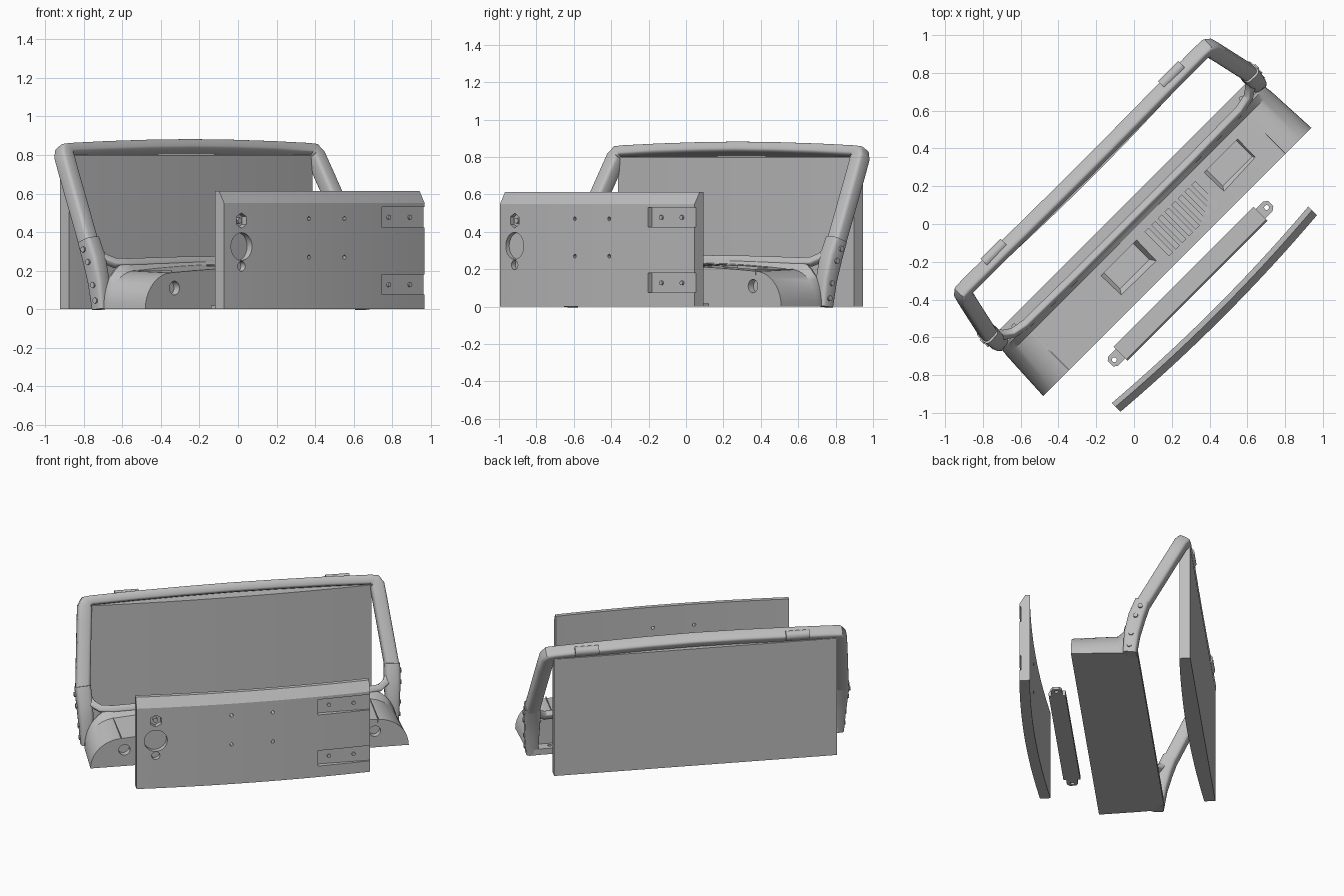
import bpy, bmesh, math
from mathutils import Vector, Matrix

if "Cube" in bpy.data.objects:
    bpy.data.objects.remove(bpy.data.objects["Cube"])

grey = bpy.data.materials.new("plain_grey")
grey.use_nodes = True
colour = (0.52, 0.52, 0.52, 1)
grey.diffuse_color = colour
grey.node_tree.nodes["Principled BSDF"].inputs["Base Color"].default_value = colour

MID = 0.02           # centre of the body along its length
parts = []


def finish(name, bm):
    bmesh.ops.recalc_face_normals(bm, faces=bm.faces)
    mesh = bpy.data.meshes.new(name)
    bm.to_mesh(mesh)
    bm.free()
    mesh.materials.append(grey)
    ob = bpy.data.objects.new(name, mesh)
    bpy.context.collection.objects.link(ob)
    parts.append(ob)
    return ob


def loft_into(bm, rings):
    rows = [[bm.verts.new(p) for p in ring] for ring in rings]
    n = len(rows[0])
    for a, b in zip(rows, rows[1:]):
        for i in range(n):
            bm.faces.new((a[i], a[(i + 1) % n], b[(i + 1) % n], b[i]))
    bm.faces.new(rows[0])
    bm.faces.new(rows[-1][::-1])


def loft(name, rings):
    bm = bmesh.new()
    loft_into(bm, rings)
    return finish(name, bm)


def add_box(bm, lo, hi):
    rect = [(lo[0], lo[1]), (hi[0], lo[1]), (hi[0], hi[1]), (lo[0], hi[1])]
    loft_into(bm, [[(x, y, z) for x, y in rect] for z in (lo[2], hi[2])])


def add_rod(bm, centre, radius, length, axis, sides=20):
    turn = Vector((0, 0, 1)).rotation_difference(Vector(axis)).to_matrix().to_4x4()
    bmesh.ops.create_cone(bm, cap_ends=True, segments=sides, radius1=radius, radius2=radius,
                          depth=length, matrix=Matrix.Translation(centre) @ turn)


def cut(target, bm):
    tool = finish("cutter", bm)
    parts.remove(tool)
    tool.hide_render = True
    mod = target.modifiers.new("cut", 'BOOLEAN')
    mod.operation, mod.solver, mod.object = 'DIFFERENCE', 'EXACT', tool
    bpy.context.view_layer.objects.active = target
    bpy.ops.object.modifier_apply(modifier=mod.name)
    bpy.data.objects.remove(tool)


def sweep(name, path, sizes, normal=Vector((0, -0.87, 0.5))):
    """Rounded bar along a path; sizes are (width in frame plane, depth)."""
    pts = [Vector(p) for p in path]
    rings = []
    for i, p in enumerate(pts):
        t = (pts[min(i + 1, len(pts) - 1)] - pts[max(i - 1, 0)]).normalized()
        side = t.cross(normal).normalized()
        deep = side.cross(t)
        ring = []
        for k in range(20):
            a = math.tau * k / 20
            c, s = math.cos(a), math.sin(a)
            ring.append(p + side * math.copysign(abs(c) ** 0.5, c) * sizes[i][0] / 2
                        + deep * math.copysign(abs(s) ** 0.5, s) * sizes[i][1] / 2)
        rings.append(ring)
    return loft(name, rings)


def mirrored(half):
    """Full left-to-right path from one side's points (the last one is on the centre)."""
    return [(MID + u, v, z) for u, v, z in half + [(-u, v, z) for u, v, z in half[-2::-1]]]


# Cowl: flat front, rounded shoulders, raised lip at the back
def cowl_ring(v, half, shoulder, crown):
    ring = []
    for k in range(11):
        a = math.pi / 2 * k / 10
        ring.append((-half + 0.2 - 0.2 * math.cos(a), shoulder * math.sin(a)))
    flat = half - 0.2
    for k in range(1, 10):
        u = -flat + 2 * flat * k / 10
        ring.append((u, shoulder + crown * (1 - (u / flat) ** 2)))
    ring += [(-u, z) for u, z in ring[10::-1]]
    return [(MID + u, v, z) for u, z in ring]


cowl = loft("cowl", [cowl_ring(-0.304, 1.004, 0.19, 0.03), cowl_ring(-0.02, 0.99, 0.2, 0.035),
                     cowl_ring(0.02, 0.985, 0.25, 0.015), cowl_ring(0.035, 0.98, 0.25, 0.015)])
bm = bmesh.new()
for u in (-0.185, 0.585):                      # scooped pockets
    loft_into(bm, [[(u + du * w, v, z) for du, v in ((-1, b), (1, b), (1, -0.07), (-1, -0.07))]
                   for z, w, b in ((0.185, 0.11, -0.19), (0.26, 0.15, -0.25))])
for k in range(8):                             # louvre slots
    u = 0.025 + 0.05 * k
    add_box(bm, (u - 0.013, -0.25, 0.212), (u + 0.013, -0.07, 0.3))
for s in (-1, 1):                              # lamp holes
    add_rod(bm, (MID + s * 0.79, -0.304, 0.11), 0.036, 0.08, (0, 1, 0))
cut(cowl, bm)

# Narrow seams between the cowl centre and the shoulders
for s, side in ((-1, "right"), (1, "left")):
    bm = bmesh.new()
    u = MID + s * 0.81
    add_box(bm, (u - 0.002, -0.305, 0.17), (u + 0.002, -0.02, 0.202))
    finish(side + "_seam", bm)

# Low shelf behind the cowl
bm = bmesh.new()
add_box(bm, (MID - 0.96, 0.02, 0), (MID + 0.96, 0.108, 0.04))
shelf = finish("rear_shelf", bm)
bm = bmesh.new()
for s in (-1, 1):
    add_rod(bm, (MID + s * 0.852, 0.064, 0.04), 0.013, 0.05, (0, 0, 1))
cut(shelf, bm)

# Windscreen frame: upper pillars and header in one sweep
path = mirrored([(0.975, 0.14, 0.34), (0.933, 0.33, 0.71), (0.922, 0.373, 0.795),
                 (0.91, 0.386, 0.816), (0.88, 0.39, 0.823), (0.6, 0.389, 0.833),
                 (0.3, 0.386, 0.84), (0, 0.385, 0.843)])
sizes = [(0.09, 0.088)] * 3 + [(0.08, 0.088)] + [(0.06, 0.085)] * 7 + [(0.08, 0.088)] + [(0.09, 0.088)] * 3
sweep("windscreen_frame", path, sizes)

# Lower rail curving from the castings into the cowl lip
path = mirrored([(0.95, 0.105, 0.3), (0.925, 0.075, 0.262), (0.88, 0.045, 0.24),
                 (0.8, 0.03, 0.238), (0.4, 0.025, 0.247), (0, 0.025, 0.25)])
sweep("lower_rail", path, [(0.045, 0.045)] * len(path))

# Lower pillar castings with side bolts
for s, side in ((-1, "right"), (1, "left")):
    foot = [(0.965, 0.06, 0.0), (0.967, 0.075, 0.14), (0.97, 0.105, 0.26), (0.976, 0.142, 0.36)]
    sweep(side + "_pillar_casting", [(MID + s * u, v, z) for u, v, z in foot],
          [(0.075, 0.085), (0.09, 0.1), (0.1, 0.105), (0.098, 0.096)])
    bm = bmesh.new()
    for u, v, z in ((1.003, 0.06, 0.045), (1.008, 0.072, 0.125), (1.018, 0.1, 0.245), (1.022, 0.13, 0.31)):
        add_rod(bm, (MID + s * u, v, z), 0.015, 0.02, (1, 0, 0), 12)
    finish(side + "_pillar_bolts", bm)

# Header latches
for u, side in ((-0.63, "right"), (0.7, "left")):
    bm = bmesh.new()
    add_rod(bm, (u, 0.414, 0.835), 0.03, 0.15, (1, 0, 0))
    finish(side + "_header_latch", bm)

# Windscreen slab: flat back, bowed front
rings = []
for k in range(25):
    t = k / 12 - 1
    front = 0.362 - 0.03 * (1 - t * t)
    rings.append([(0.015 + 0.892 * t, v, z) for v, z in ((front, 0), (0.43, 0), (0.43, 0.8), (front, 0.8))])
loft("windscreen_slab", rings)

# Gently bowed front board with a chamfered top
rings = []
for k in range(25):
    t = k / 12 - 1
    bow = 0.03 * (1 - t * t)
    rings.append([(-0.018 + 0.736 * t, v - bow, z) for v, z in
                  ((-0.652, 0), (-0.587, 0), (-0.587, 0.612), (-0.615, 0.612), (-0.652, 0.55))])
board = loft("front_board", rings)
bm = bmesh.new()
for z in (0.075, 0.425):                        # hinge recesses
    add_box(bm, (0.385, -0.72, z), (0.73, -0.642, z + 0.105))
for u in (-0.16, 0.1):                          # small through holes
    for z in (0.27, 0.47):
        add_rod(bm, (u, -0.64, z), 0.011, 0.2, (0, 1, 0), 12)
for z, r, n in ((0.325, 0.072, 32), (0.46, 0.04, 6), (0.223, 0.026, 16)):
    add_rod(bm, (-0.635, -0.665, z), r, 0.07, (0, 1, 0), n)
cut(board, bm)

# Screws in the hinge recesses and the lock button
bm = bmesh.new()
for z in (0.127, 0.477):
    for u in (0.46, 0.615):
        add_rod(bm, (u, -0.642, z), 0.012, 0.02, (0, 1, 0), 12)
add_rod(bm, (-0.635, -0.635, 0.46), 0.015, 0.03, (0, 1, 0), 12)
finish("board_screws", bm)

# Low bar with end tabs
loft("low_bar", [[(u, v, z) for v, z in
                  ((-0.487, 0), (-0.382, 0), (-0.382, 0.035), (-0.479, 0.035), (-0.487, 0.022))]
                 for u in (-0.536, 0.512)])
for s, side in ((-1, "right"), (1, "left")):
    bm = bmesh.new()
    c = -0.012 + s * 0.555
    loft_into(bm, [[(c + s * a, -0.435 + b, z) for a, b in
                    ((-0.035, -0.035), (0.025, -0.035), (0.045, -0.02),
                     (0.045, 0.02), (0.025, 0.035), (-0.035, 0.035))] for z in (0, 0.018)])
    tab = finish(side + "_bar_tab", bm)
    bm = bmesh.new()
    add_rod(bm, (c + s * 0.015, -0.435, 0.01), 0.013, 0.1, (0, 0, 1), 16)
    cut(tab, bm)

# Turn everything to its diagonal stance and shade
turn = Matrix.Rotation(math.radians(45), 4, 'Z')
bpy.ops.object.select_all(action='DESELECT')
for ob in parts:
    ob.data.transform(turn)
    ob.select_set(True)
bpy.context.view_layer.objects.active = parts[0]
bpy.ops.object.shade_smooth_by_angle(angle=math.radians(30))
